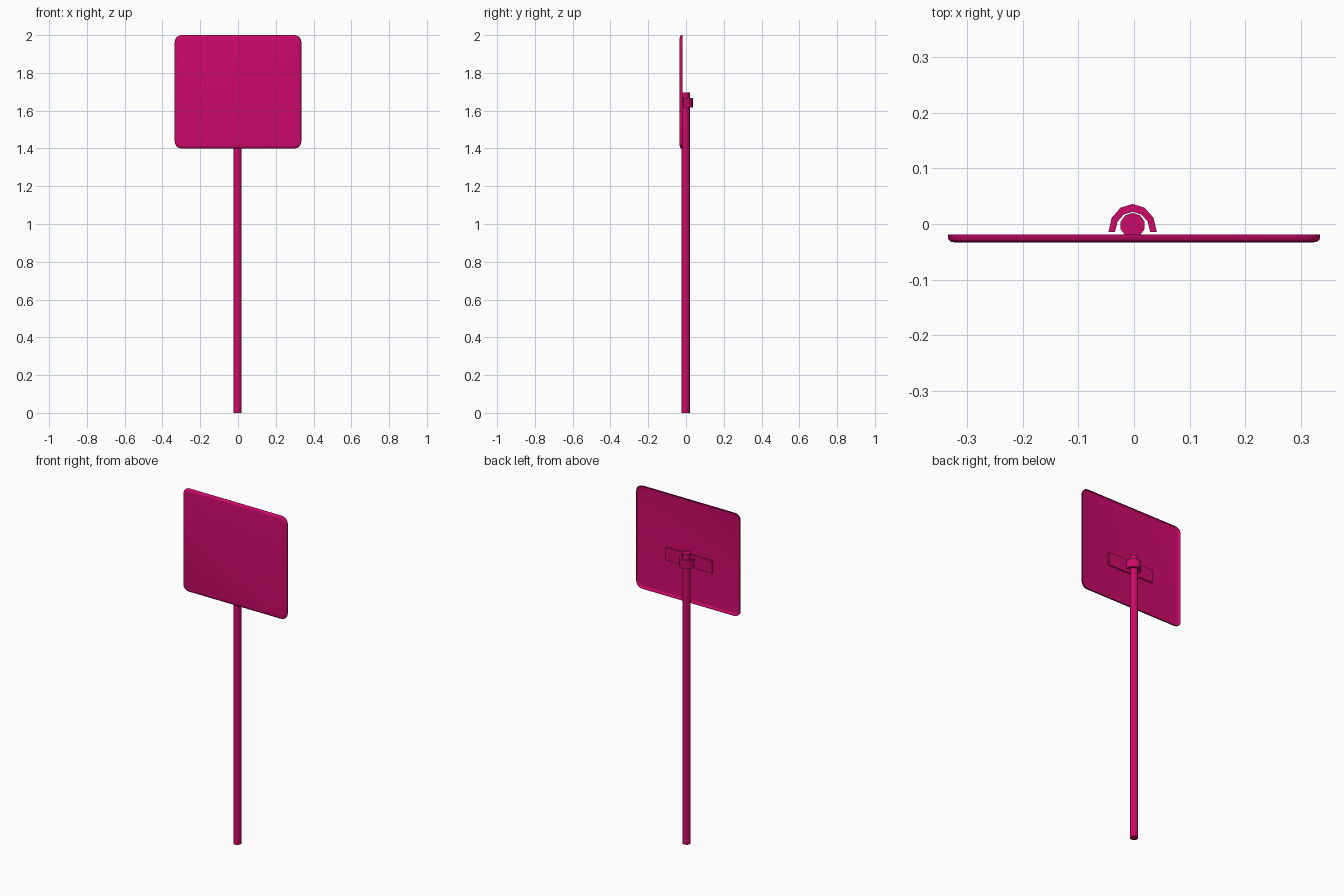
import bpy, bmesh, math
from math import sin, cos, pi

if "Cube" in bpy.data.objects:
    bpy.data.objects.remove(bpy.data.objects["Cube"])

paint = bpy.data.materials.new("pink_paint")
paint.diffuse_color = (0.6, 0.003, 0.14, 1)
paint.use_nodes = True
paint.node_tree.nodes["Principled BSDF"].inputs["Base Color"].default_value = paint.diffuse_color
CX = CY = -0.0025  # pole axis


def finish(name, bm, smooth=None):
    bmesh.ops.recalc_face_normals(bm, faces=bm.faces)
    me = bpy.data.meshes.new(name)
    bm.to_mesh(me)
    bm.free()
    ob = bpy.data.objects.new(name, me)
    bpy.context.collection.objects.link(ob)
    me.materials.append(paint)
    if smooth:
        bpy.ops.object.select_all(action='DESELECT')
        ob.select_set(True)
        bpy.context.view_layer.objects.active = ob
        bpy.ops.object.shade_smooth_by_angle(angle=math.radians(smooth))
    return ob


def bridge(bm, a, b):
    n = len(a)
    for i in range(n):
        bm.faces.new((a[i], a[(i + 1) % n], b[(i + 1) % n], b[i]))


def rounded_ring(bm, inset, y, w=0.335, h=0.3, r=0.036, steps=5):
    """Rounded rectangle in the xz plane, shrunk by inset."""
    ring = []
    for k, (sx, sz) in enumerate([(1, 1), (-1, 1), (-1, -1), (1, -1)]):
        for s in range(steps + 1):
            a = (k + s / steps) * pi / 2
            ring.append(bm.verts.new((sx * (w - r) + (r - inset) * cos(a), y,
                                      1.7 + sz * (h - r) + (r - inset) * sin(a))))
    return ring


# sign panel: shallow tray with its rim turned back
bm = bmesh.new()
profile = [(0.016, -0.0335), (0.006, -0.032), (0.001, -0.028), (0, -0.019),
           (0.002, -0.019), (0.004, -0.027), (0.008, -0.030), (0.016, -0.031)]
rings = [rounded_ring(bm, i, y) for i, y in profile]
for a, b in zip(rings, rings[1:]):
    bridge(bm, a, b)
bm.faces.new(rings[0])
bm.faces.new(rings[-1])
finish("sign_panel", bm, 50)

# pole
bm = bmesh.new()
N, R = 10, 0.0225
ends = [[bm.verts.new((CX + R * cos(pi / 2 + 2 * pi * i / N),
                       CY + R * sin(pi / 2 + 2 * pi * i / N), z))
         for i in range(N)] for z in (0, 1.697)]
bridge(bm, *ends)
for e in ends:
    bm.faces.new(e)
finish("pole", bm, 50)

# mounting strip on the back of the panel
bm = bmesh.new()
bmesh.ops.create_cube(bm, size=1)
for v in bm.verts:
    v.co = (v.co.x * 0.30, -0.0285 + v.co.y * 0.007, 1.642 + v.co.z * 0.076)
finish("mounting_strip", bm)

# half-round clamp hugging the pole
bm = bmesh.new()
sections = []
for i in range(7):
    a = pi * i / 6
    sections.append([bm.verts.new((CX + rx * cos(a), -0.014 + ry * sin(a), z))
                     for rx, ry, z in ((0.0435, 0.05, 1.618), (0.0435, 0.05, 1.666),
                                       (0.0315, 0.036, 1.666), (0.0315, 0.036, 1.618))])
for a, b in zip(sections, sections[1:]):
    bridge(bm, a, b)
bm.faces.new(sections[0])
bm.faces.new(sections[-1])
finish("pole_clamp", bm, 50)
